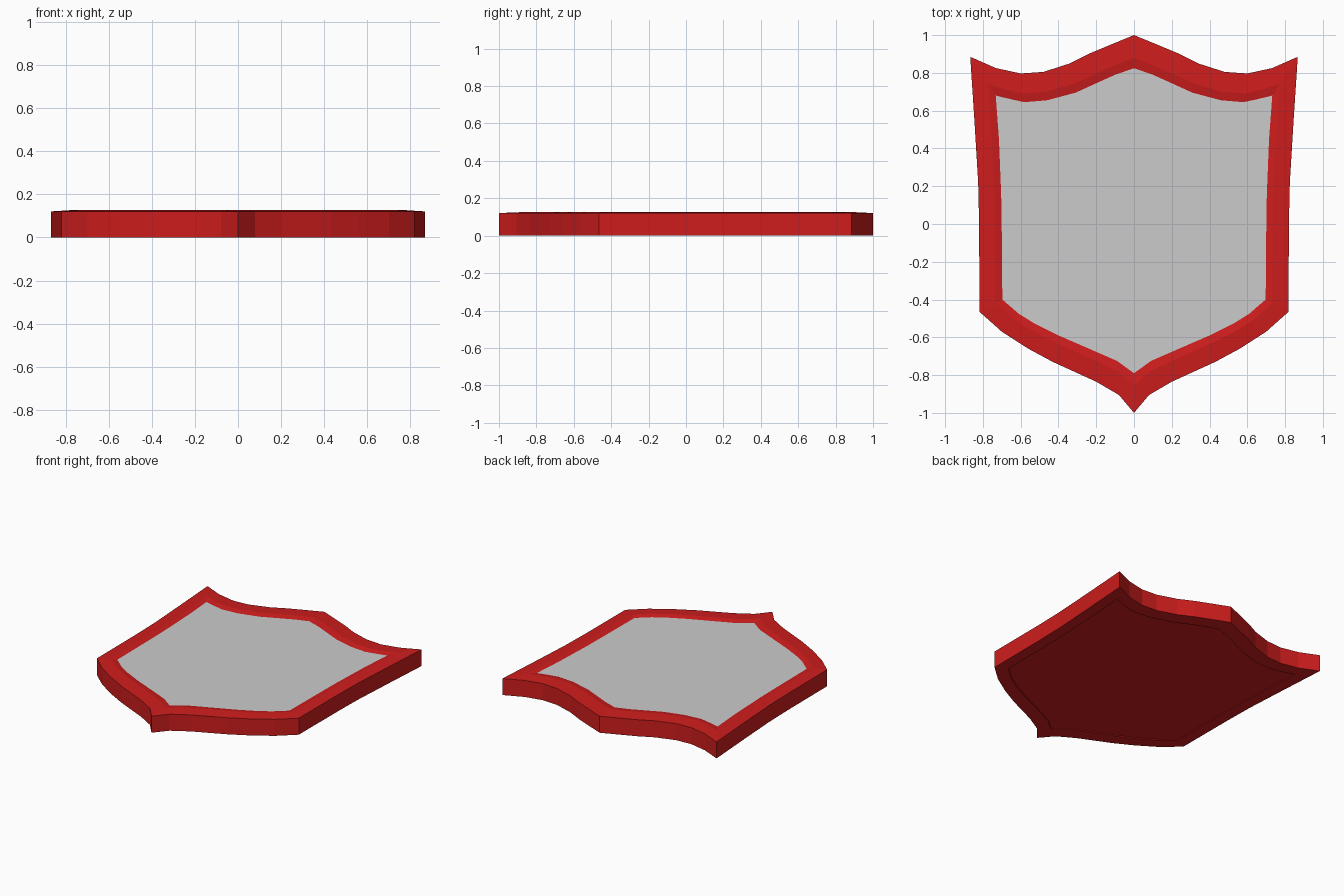
import bpy, bmesh

if "Cube" in bpy.data.objects:
    bpy.data.objects.remove(bpy.data.objects["Cube"])

# Right half outline, top peak to bottom point: (outer x, outer y, inner x, inner y)
HALF = [
    (0, 1, 0, .825), (.11, .955, .10, .79), (.23, .905, .20, .745),
    (.34, .85, .31, .695), (.48, .805, .46, .655), (.60, .797, .58, .645),
    (.73, .825, .65, .66), (.867, .885, .732, .68),
    (.845, .55, .715, .45), (.825, .22, .703, .15), (.82, 0, .70, -.05),
    (.818, -.465, .697, -.40), (.70, -.57, .61, -.475), (.56, -.66, .53, -.525),
    (.43, -.73, .40, -.59), (.20, -.835, .25, -.655), (.08, -.905, .09, -.725),
    (0, -1, 0, -.79),
]
# Mirror to the left half
OUTLINE = HALF + [(-a, b, -c, d) for a, b, c, d in HALF[-2:0:-1]]


def ring(bm, t, z):
    """Loop of vertices at fraction t from the outer to the inner outline."""
    return [bm.verts.new((a + (c - a) * t, b + (d - b) * t, z))
            for a, b, c, d in OUTLINE]


def bridge(bm, r1, r2):
    n = len(r1)
    for i in range(n):
        j = (i + 1) % n
        bm.faces.new((r1[i], r1[j], r2[j], r2[i]))


def finish(bm, name, color=None):
    mesh = bpy.data.meshes.new(name)
    bm.to_mesh(mesh)
    bm.free()
    obj = bpy.data.objects.new(name, mesh)
    bpy.context.collection.objects.link(obj)
    if color:
        mat = bpy.data.materials.new(name + "_paint")
        mat.diffuse_color = color
        mat.use_nodes = True
        mat.node_tree.nodes["Principled BSDF"].inputs["Base Color"].default_value = mat.diffuse_color
        mesh.materials.append(mat)
    return obj


# Red frame: slightly recessed back, side wall, low ridge and inner lip
bm = bmesh.new()
rings = [ring(bm, t, z) for t, z in
         [(.70, .005), (.68, 0), (0, 0), (0, .121), (.70, .127), (1, .119)]]
for r1, r2 in zip(rings, rings[1:]):
    bridge(bm, r1, r2)
bm.faces.new(rings[0])
bmesh.ops.recalc_face_normals(bm, faces=bm.faces)
# The open top makes the recalculated direction ambiguous: back must face down
bm.faces.ensure_lookup_table()
if bm.faces[-1].normal.z > 0:
    bmesh.ops.reverse_faces(bm, faces=bm.faces)
finish(bm, "shield_frame", (.62, .012, .012, 1))

# Flat grey panel inside the frame
bm = bmesh.new()
panel = bm.faces.new(ring(bm, 1, .119))
panel.normal_update()
if panel.normal.z < 0:
    panel.normal_flip()
finish(bm, "shield_panel")
